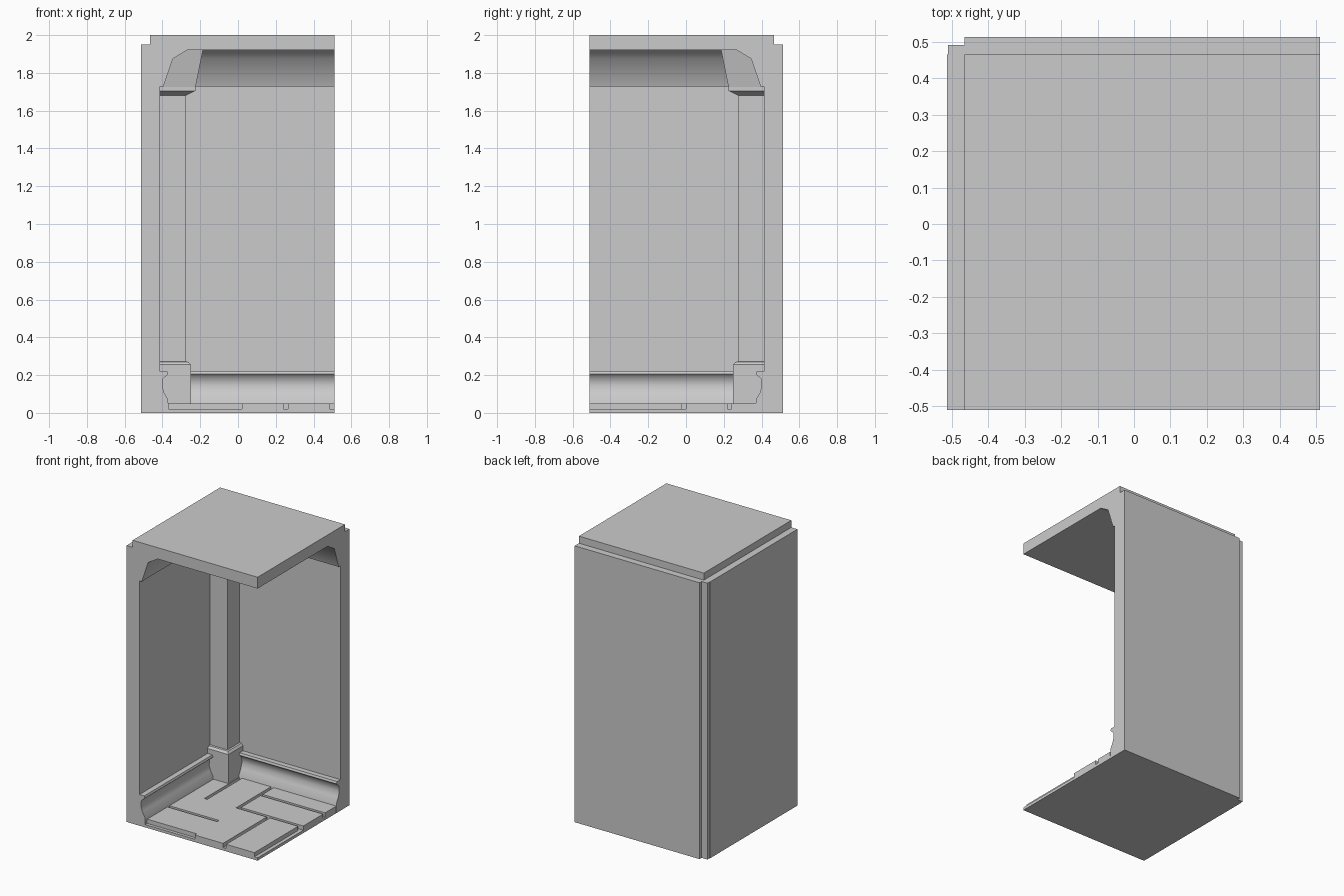
import bpy, bmesh
from mathutils import Vector

if "Cube" in bpy.data.objects:
    bpy.data.objects.remove(bpy.data.objects["Cube"])


def mesh_object(name, bm):
    bmesh.ops.recalc_face_normals(bm, faces=bm.faces)
    me = bpy.data.meshes.new(name)
    bm.to_mesh(me)
    bm.free()
    ob = bpy.data.objects.new(name, me)
    bpy.context.collection.objects.link(ob)
    return ob


def box(name, x0, x1, y0, y1, z0, z1):
    bm = bmesh.new()
    bmesh.ops.create_cube(bm, size=1)
    for v in bm.verts:
        v.co = Vector(((x0 + x1) / 2 + v.co.x * (x1 - x0),
                       (y0 + y1) / 2 + v.co.y * (y1 - y0),
                       (z0 + z1) / 2 + v.co.z * (z1 - z0)))
    return mesh_object(name, bm)


def extrude_profile(name, profile, to_3d, t0, t1):
    """Extrude a (u, z) section from t0 to t1; to_3d places (u, t, z)."""
    bm = bmesh.new()
    a, b = [[bm.verts.new(to_3d(u, t, z)) for u, z in profile] for t in (t0, t1)]
    n = len(profile)
    bm.faces.new(a)
    bm.faces.new(b)
    for i in range(n):
        j = (i + 1) % n
        bm.faces.new((a[i], a[j], b[j], b[i]))
    return mesh_object(name, bm)


def corner_stack(name, rings):
    """Square pillar nested in the wall corner; rings are (inner edge, z)."""
    bm = bmesh.new()
    o = -0.43
    loops = [[bm.verts.new(p) for p in
              ((o, -o, z), (o, -e, z), (e, -e, z), (e, -o, z))] for e, z in rings]
    bm.faces.new(loops[0])
    bm.faces.new(loops[-1])
    for a, b in zip(loops, loops[1:]):
        for i in range(4):
            j = (i + 1) % 4
            bm.faces.new((a[i], a[j], b[j], b[i]))
    return mesh_object(name, bm)


def smooth(ob, angle):
    bpy.ops.object.select_all(action='DESELECT')
    ob.select_set(True)
    bpy.context.view_layer.objects.active = ob
    bpy.ops.object.shade_smooth_by_angle(angle=angle)


# Wall section with skirting and cornice
section = [(-.513, 0), (-.513, 1.95), (-.465, 1.95), (-.465, 1.92), (-.27, 1.92),
           (-.345, 1.875), (-.395, 1.727), (-.412, 1.727), (-.412, .22),
           (-.375, .22), (-.37, .205), (-.398, .18), (-.40, .14),
           (-.39, .105), (-.37, .07), (-.367, 0)]
left = extrude_profile("left_wall", section, lambda u, t, z: (u, t, z), -.51, .465)
back = extrude_profile("back_wall", section, lambda u, t, z: (t, -u, z), -.465, .51)
for wall in (left, back):
    smooth(wall, 0.8)

# Recessed outer corner and ceiling slab
box("outer_corner", -.51, -.465, .465, .49, 0, 1.95)
box("ceiling", -.465, .51, -.51, .465, 1.92, 2.0)

# Corner column: plinth with collar, shaft, capital
corner_stack("column_base", [(-.25, 0), (-.25, .255), (-.262, .27), (-.275, .272)])
corner_stack("column_shaft", [(-.275, .26), (-.275, 1.69)])
corner_stack("column_capital", [(-.275, 1.68), (-.225, 1.705), (-.225, 1.725),
                                (-.185, 1.925)])

# Floor slab with paving grooves cut to half depth (x0, x1, y0, y1)
floor = box("floor", -.367, .51, -.51, .367, 0, .05)
grooves = [(.24, .265, -.6, -.01), (.0, .6, -.022, 0), (.0, .022, -.022, .38),
           (.01, .6, .22, .242), (-.247, -.225, -.022, .38),
           (-.38, .02, -.262, -.24), (.485, .6, -.6, -.01),
           (-.367, .02, -.6, -.488)]
cutters = []
for i, (x0, x1, y0, y1) in enumerate(grooves):
    cutter = box(f"groove_cutter_{i}", x0, x1, y0, y1, .02, .1)
    cutter.hide_render = True
    mod = floor.modifiers.new("groove", 'BOOLEAN')
    mod.operation, mod.solver, mod.object = 'DIFFERENCE', 'EXACT', cutter
    cutters.append(cutter)

# Apply the cuts and discard the helpers
bpy.context.view_layer.update()
evaluated = floor.evaluated_get(bpy.context.evaluated_depsgraph_get())
cut_mesh = bpy.data.meshes.new_from_object(evaluated)
floor.modifiers.clear()
floor.data = cut_mesh
for cutter in cutters:
    bpy.data.objects.remove(cutter)
